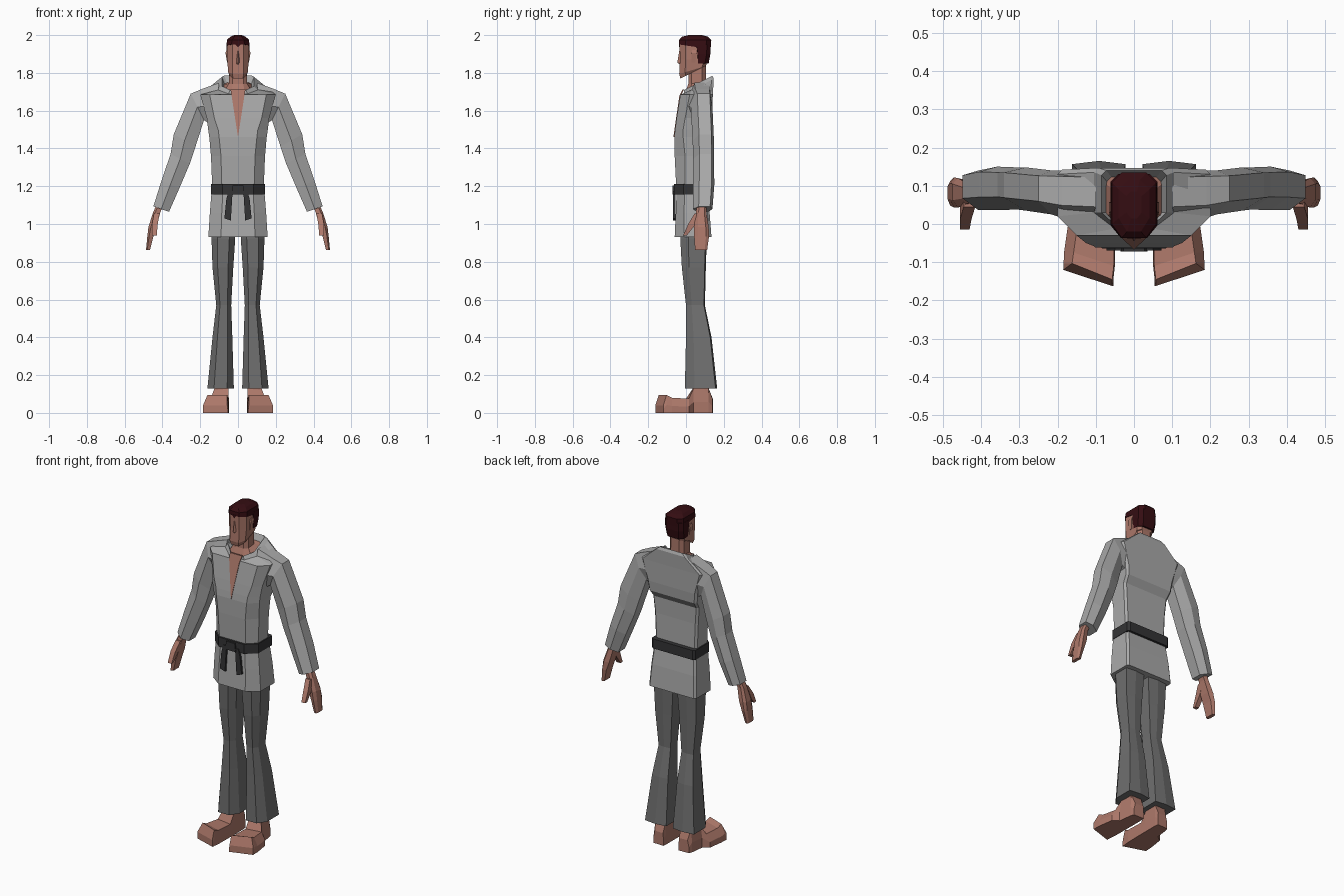
import bpy, bmesh


def material(name, rgb):
    m = bpy.data.materials.new(name)
    m.diffuse_color = (*rgb, 1)
    return m


CLOTH = material("light_grey_cloth", (0.40, 0.40, 0.40))
TROUSER = material("dark_grey_cloth", (0.16, 0.16, 0.16))
BELT = material("belt_black", (0.034, 0.034, 0.036))
SKIN = material("skin", (0.42, 0.19, 0.145))
HAIR = material("dark_hair", (0.035, 0.004, 0.006))


def loft(name, rings, mat, mirror=False, caps=True):
    """Skin a stack of equal-length point rings into a faceted solid."""
    bm = bmesh.new()
    vs = [[bm.verts.new(p) for p in r] for r in rings]
    n = len(vs[0])
    for a, b in zip(vs, vs[1:]):
        for i in range(n):
            j = (i + 1) % n
            bm.faces.new((a[i], a[j], b[j], b[i]))
    if caps:
        bm.faces.new(vs[0])
        bm.faces.new(vs[-1])
    bmesh.ops.recalc_face_normals(bm, faces=bm.faces)
    me = bpy.data.meshes.new(name)
    bm.to_mesh(me)
    bm.free()
    me.materials.append(mat)
    ob = bpy.data.objects.new(name, me)
    bpy.context.collection.objects.link(ob)
    if mirror:
        ob.modifiers.new("mirror", 'MIRROR')
    return ob


def body_ring(z, wf, w, yf, ys, yb, bevel=0.012, slope=0.0):
    """Symmetric section: flat front, chamfered front sides, bevelled back."""
    half = [(wf, yf), (w, ys), (w, yb - bevel), (w - bevel, yb)]
    pts = half + [(-x, y) for x, y in reversed(half)]
    return [(x, y, z + slope * y) for x, y in pts]


def mapped_ring(section, x0, x1, y0, y1, z0, z1=None):
    """Map a unit section into a slanted rectangle."""
    z1 = z0 if z1 is None else z1
    return [(x0 + (x1 - x0) * u, y0 + (y1 - y0) * v, z0 + (z1 - z0) * u)
            for u, v in section]


def plate(name, outline, y0, y1, mat, mirror=False):
    """Extrude an x-z outline along y."""
    return loft(name, [[(x, y, z) for x, z in outline] for y in (y0, y1)], mat, mirror)


SQUARE = [(0, 0), (1, 0), (1, 1), (0, 1)]

# Jacket body, yoke and raised collar
jacket = [body_ring(*r) for r in (
    (1.16, .085, .135, -.050, -.005, .100),
    (1.36, .090, .143, -.060, -.005, .100),
    (1.46, .100, .152, -.062, -.015, .104),
    (1.50, .105, .158, -.058, -.015, .132),
    (1.56, .125, .165, -.050, -.005, .138),
    (1.685, .150, .200, -.030, .020, .142))]
jacket += [body_ring(*r, slope=.5) for r in (
    (1.695, .050, .105, -.012, .030, .147),
    (1.715, .042, .085, -.010, .030, .140),
    (1.685, .036, .070, .000, .030, .122))]
loft("jacket_body", jacket, CLOTH, caps=False)

# Jacket skirt below the belt
loft("jacket_skirt", [body_ring(*r) for r in (
    (.93, .090, .157, -.060, -.010, .135),
    (1.06, .086, .149, -.054, -.010, .125),
    (1.17, .080, .140, -.050, -.008, .110))], CLOTH)

# Bare chest showing in the neck opening
chest = [(-.040, -.014, 1.712), (-.034, -.030, 1.68), (0, -.062, 1.46),
         (.034, -.030, 1.68), (.040, -.014, 1.712)]
loft("chest_opening", [[(x, y + d, z) for x, y, z in chest] for d in (-.005, .003)], SKIN)

# Sleeves: outer x, outer z, inner x, inner z, front y, back y
SLEEVE = [(0, .3), (.5, 0), (1, .2), (1, .8), (.5, 1), (0, .88)]
loft("sleeve", [mapped_ring(SLEEVE, ox, ix, y0, y1, oz, iz)
                for ox, oz, ix, iz, y0, y1 in (
    (.10, 1.748, .12, 1.52, .005, .138),
    (.19, 1.715, .15, 1.53, .010, .140),
    (.25, 1.690, .18, 1.55, .025, .140),
    (.34, 1.475, .225, 1.41, .035, .148),
    (.357, 1.37, .255, 1.32, .038, .148),
    (.405, 1.23, .310, 1.19, .036, .150),
    (.448, 1.093, .365, 1.065, .036, .140))], CLOTH, True)

# Hands and thumbs
HAND = [(0, .1), (.7, 0), (1, .25), (1, .8), (.7, 1), (0, .9)]
loft("hand", [mapped_ring(HAND, x0, x1, y0, y1, z) for x0, x1, y0, y1, z in (
    (.390, .428, .060, .110, 1.11),
    (.412, .450, .052, .108, 1.06),
    (.430, .474, .043, .120, .985),
    (.448, .480, .043, .122, .935),
    (.466, .487, .048, .112, .862))], SKIN, True)
loft("thumb", [mapped_ring(SQUARE, x0, x1, y0, y1, z) for x0, x1, y0, y1, z in (
    (.415, .445, .045, .085, 1.055),
    (.425, .455, .012, .052, 1.00),
    (.430, .455, -.015, .005, .94))], SKIN, True)

# Flared trouser legs
LEG = [(.25, 0), (.75, 0), (1, .3), (1, .95), (.5, 1), (0, .95), (0, .3)]
loft("trouser_leg", [mapped_ring(LEG, x0, x1, y0, y1, z) for x0, x1, y0, y1, z in (
    (1.5e-2, .135, -.025, .105, 1.02),
    (.015, .140, -.030, .110, .92),
    (.025, .135, -.022, .105, .77),
    (.036, .115, .000, .100, .57),
    (.030, .135, .000, .135, .40),
    (.022, .162, -.006, .165, .13))], TROUSER, True)

# Bare feet: inner x, outer x, inner y, outer y, top z, top inset
foot = []
for x0, x1, yi, yo, top, inset in (
        (.050, .118, .142, .140, .075, .010),
        (.048, .125, .120, .120, .130, .008),
        (.048, .135, .035, .040, .128, .010),
        (.048, .170, .000, .015, .075, .025),
        (.050, .183, -.110, -.075, .080, .025),
        (.054, .184, -.145, -.103, .094, .022),
        (.054, .185, -.162, -.120, .040, .000)):
    foot.append([(x0, yi, 0), (x1, yo, 0), (x1, yo, top * .45),
                 (x1 - inset, yo, top), (x0 + .003, yi, top), (x0, yi, top * .45)])
loft("foot", foot, SKIN, True)
loft("ankle", [mapped_ring(SQUARE, .052, .120, .035, .118, z) for z in (.10, .19)], SKIN, True)

# Belt, knot and hanging ends
loft("belt", [body_ring(z, .083, .144, -.064, -.012, .126) for z in (1.155, 1.212)], BELT)
plate("belt_knot", [(-.035, 1.155), (.035, 1.155), (.028, 1.205), (-.028, 1.205)],
      -.072, -.055, BELT)
plate("belt_end", [(.012, 1.175), (.050, 1.175), (.062, 1.13), (.072, 1.03),
                   (.038, 1.018), (.030, 1.15)], -.069, -.056, BELT, True)

# Neck filling the collar
neck = [body_ring(1.685, .040, .078, -.010, .020, .128, .02, .5),
        body_ring(1.74, .028, .048, .012, .030, .105, .02, .1),
        body_ring(1.86, .028, .046, .015, .030, .105, .02)]
loft("neck", neck, SKIN)

# Head with slanted jaw line
head = [body_ring(1.785, .026, .044, -.030, .000, .095, .02, .5),
        body_ring(1.805, .030, .052, -.036, -.005, .105, .02, .3),
        body_ring(1.87, .028, .057, -.032, -.002, .118, .02),
        body_ring(1.95, .030, .058, -.034, -.002, .120, .02),
        body_ring(1.985, .025, .045, -.015, .015, .100, .02)]
loft("head", head, SKIN)
loft("nose", [[(-w, -.028, z), (0, y, z), (w, -.028, z)] for w, y, z in (
    (.010, -.034, 1.845), (.012, -.046, 1.855), (.006, -.036, 1.915))], SKIN)
loft("ear", [mapped_ring(SQUARE, .045, x1, y0, y1, z) for x1, y0, y1, z in (
    (.058, .030, .048, 1.855), (.066, .028, .058, 1.905), (.062, .032, .056, 1.92))],
     SKIN, True)

# Hair cap, nape and pointed hairline
loft("hair_cap", [body_ring(*r) for r in (
    (1.945, .034, .061, -.037, -.004, .130, .025, -.15),
    (1.975, .032, .058, -.036, .000, .134, .025),
    (1.992, .018, .040, -.020, .015, .115, .025),
    (2.000, .008, .020, .015, .030, .085, .012))], HAIR)
loft("hair_nape", [body_ring(*r) for r in (
    (1.85, .045, .056, .058, .064, .120, .02),
    (1.90, .045, .061, .056, .062, .129, .02),
    (1.95, .045, .061, .050, .056, .131, .02))], HAIR)
plate("hairline_peak", [(-.018, 1.955), (0, 1.937), (.018, 1.955)], -.038, -.030, HAIR)
